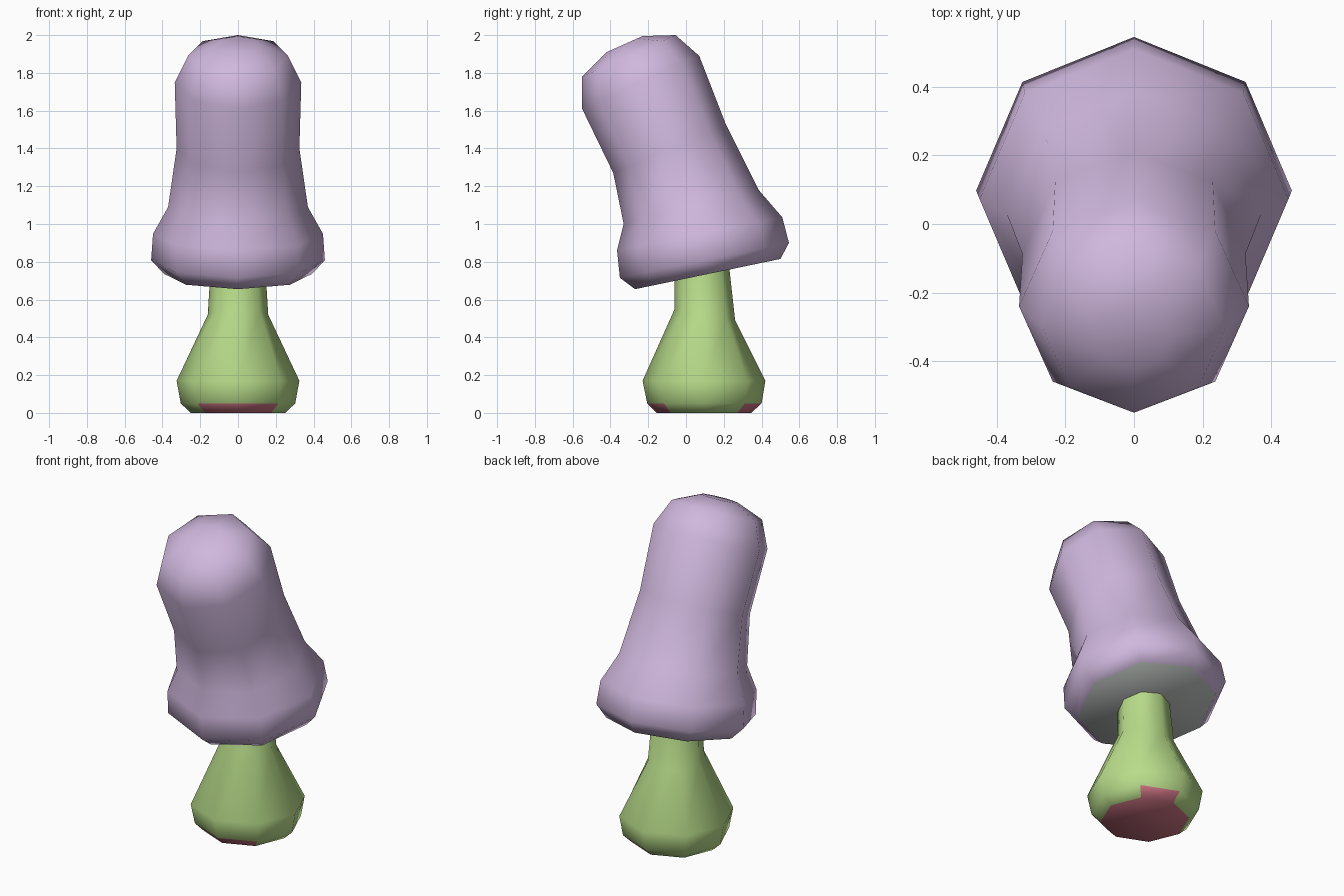
import bpy
import bmesh
import math

if "Cube" in bpy.data.objects:
    bpy.data.objects.remove(bpy.data.objects["Cube"])


def material(name, rgb):
    """Flat colour from 0-255 display values, stored as linear."""
    m = bpy.data.materials.new(name)
    lin = [((c / 255 + 0.055) / 1.055) ** 2.4 for c in rgb]
    m.diffuse_color = (*lin, 1)
    m.use_nodes = True
    m.node_tree.nodes["Principled BSDF"].inputs["Base Color"].default_value = m.diffuse_color
    return m


lilac = material("lilac", (208, 184, 222))
grey = material("gill grey", (188, 194, 190))
green = material("light green", (184, 220, 138))
pink = material("dusty pink", (203, 115, 130))

SIDES = 8


def loft(name, rings, mats):
    """Skin tilted octagon rings: (front y, front z, back y, back z, half width)."""
    bm = bmesh.new()
    loops = []
    for fy, fz, by, bz, w in rings:
        loop = []
        for i in range(SIDES):
            a = 2 * math.pi * i / SIDES
            t = (1 + math.sin(a)) / 2
            loop.append(bm.verts.new((w * math.cos(a), fy + (by - fy) * t, fz + (bz - fz) * t)))
        loops.append(loop)
    for lo, hi in zip(loops, loops[1:]):
        for i in range(SIDES):
            j = (i + 1) % SIDES
            bm.faces.new((lo[i], lo[j], hi[j], hi[i]))
    base = bm.faces.new(loops[0][::-1])
    base.material_index = 1
    bm.faces.new(loops[-1])
    bm.faces.ensure_lookup_table()
    return bm


def finish(bm, name, mats):
    me = bpy.data.meshes.new(name)
    bm.to_mesh(me)
    bm.free()
    for m in mats:
        me.materials.append(m)
    me.shade_smooth()
    me.set_sharp_from_angle(angle=math.radians(60))
    ob = bpy.data.objects.new(name, me)
    bpy.context.collection.objects.link(ob)
    return ob


# Leaning cap with a grey underside
cap = loft("cap", [
    (-0.27, 0.655, 0.50, 0.815, 0.39),
    (-0.35, 0.715, 0.545, 0.90, 0.46),
    (-0.365, 0.86, 0.51, 1.035, 0.45),
    (-0.33, 1.00, 0.385, 1.18, 0.37),
    (-0.385, 1.27, 0.21, 1.53, 0.325),
    (-0.55, 1.61, 0.07, 1.89, 0.335),
    (-0.55, 1.78, -0.055, 2.00, 0.265),
    (-0.42, 1.91, -0.23, 1.995, 0.11),
], None)
finish(cap, "mushroom_cap", [lilac, grey])

# Bulbous stem with a pink base and three pink foot faces
stem = loft("stem", [
    (-0.155, 0, 0.345, 0, 0.25),
    (-0.205, 0.05, 0.40, 0.05, 0.303),
    (-0.23, 0.17, 0.42, 0.17, 0.325),
    (-0.06, 0.55, 0.26, 0.49, 0.16),
    (-0.06, 0.85, 0.22, 0.85, 0.14),
], None)
for i in (1, 5, 6):
    stem.faces[i].material_index = 1
finish(stem, "mushroom_stem", [green, pink])
